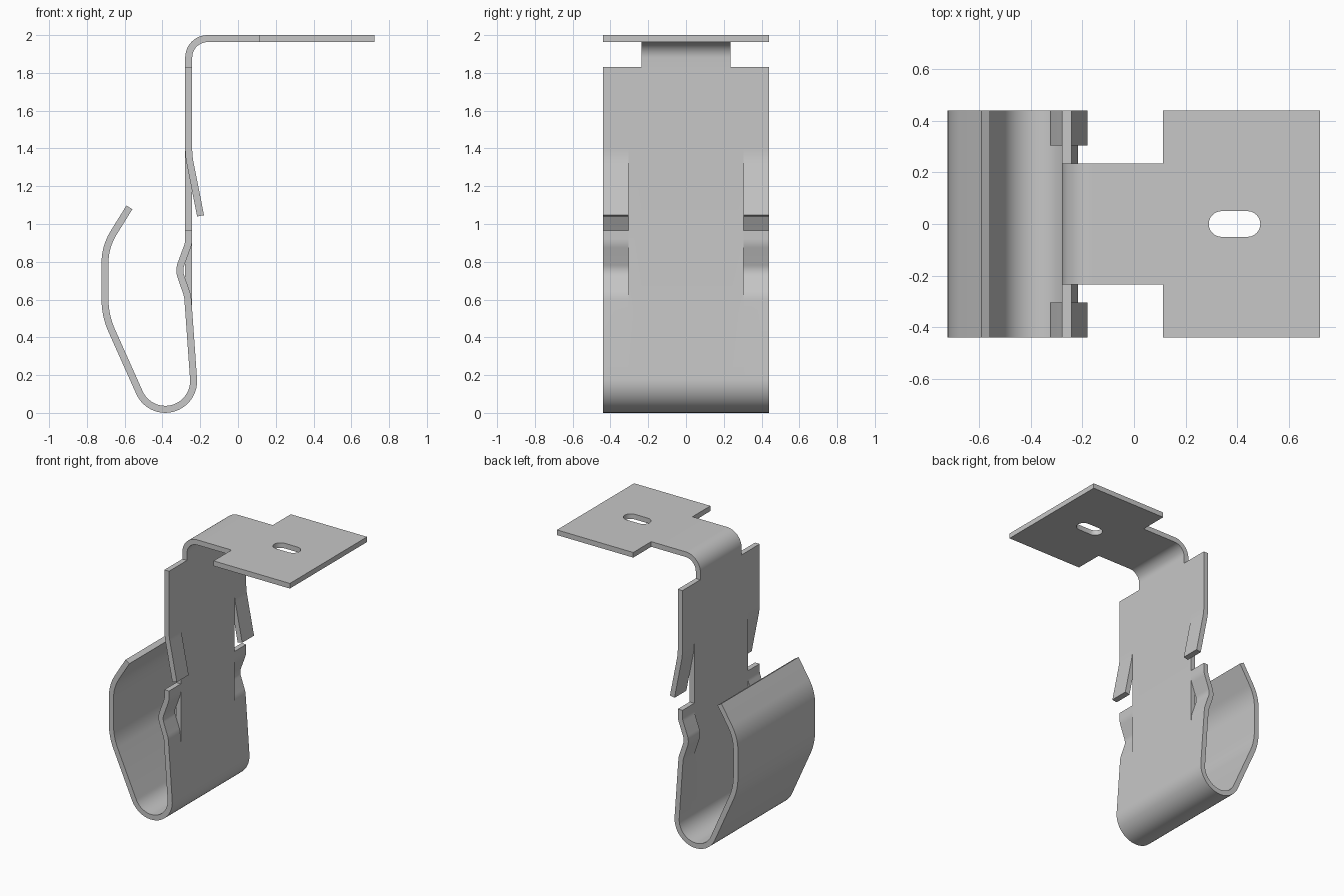
import bpy, bmesh, math
from mathutils import Vector

if "Cube" in bpy.data.objects:
    bpy.data.objects.remove(bpy.data.objects["Cube"], do_unlink=True)

THICK = 0.037
COLUMNS = [-0.44, -0.305, -0.235, 0.235, 0.305, 0.44]
FULL, SIDES, CENTRE, NECK = range(5), (0, 4), (1, 2, 3), (2,)


def rounded(points, steps=8):
    """Turn (x, z, radius) corners into a path with rounded bends."""
    path = []
    for i, (x, z, r) in enumerate(points):
        p = Vector((x, z))
        if r == 0:
            path.append(p)
            continue
        a = (Vector(points[i - 1][:2]) - p).normalized()
        b = (Vector(points[i + 1][:2]) - p).normalized()
        half = a.angle(b) / 2
        centre = p + (a + b).normalized() * r / math.sin(half)
        start = (p + a * r / math.tan(half) - centre).normalized()
        end = (p + b * r / math.tan(half) - centre).normalized()
        path += [centre + r * start.slerp(end, k / steps) for k in range(steps + 1)]
    return path


def arc(cx, cz, r, first, last, steps):
    angles = [math.radians(first + (last - first) * k / steps) for k in range(steps + 1)]
    return [Vector((cx + r * math.cos(t), cz + r * math.sin(t))) for t in angles]


def ribbon(bm, path, columns):
    """Sweep a path across the chosen width columns."""
    for c in columns:
        rows = [[bm.verts.new((p.x, y, p.y)) for y in COLUMNS[c:c + 2]] for p in path]
        for (a, b), (d, e) in zip(rows, rows[1:]):
            bm.faces.new((a, b, e, d))


def loop_edges(bm, coords):
    verts = [bm.verts.new(c) for c in coords]
    return [bm.edges.new((v, verts[i - 1])) for i, v in enumerate(verts)]


bm = bmesh.new()
WALL, LOW, HIGH, SHOULDER, TOP = -0.261, 0.54, 1.41, 1.83, 2 - THICK / 2

# Hook: free lip, outer wall, round bottom and lower back
hook = rounded([(-0.575, 1.088, 0), (-0.704, 0.88, 0.3), (-0.704, 0.515, 0.4), (-0.521, 0.106, 0)])
hook += arc(-0.385, 0.169, 0.15, 205, 364, 28)[1:] + [Vector((WALL, LOW))]
ribbon(bm, hook, FULL)

# Back wall with a solid centre and bent side tabs
ribbon(bm, [Vector((WALL, LOW)), Vector((WALL, HIGH))], CENTRE)
ribbon(bm, [Vector((WALL, HIGH)), Vector((WALL, SHOULDER))], FULL)
ribbon(bm, rounded([(WALL, HIGH, 0), (WALL, 1.36, 0.4), (-0.198, 1.043, 0)]), SIDES)
ribbon(bm, rounded([(WALL, LOW, 0), (-0.267, 0.62, 0.15), (-0.314, 0.755, 0.1),
                    (WALL, 0.9, 0.12), (WALL, 0.966, 0)]), SIDES)

# Narrow neck bending over to the mounting plate
ribbon(bm, rounded([(WALL, SHOULDER, 0), (WALL, TOP, 0.1), (0.113, TOP, 0)], 12), NECK)

# Mounting plate with a rounded slot
edges = loop_edges(bm, [(0.113, y, TOP) for y in (-0.44, -0.235, 0.235, 0.44)]
                   + [(0.722, 0.44, TOP), (0.722, -0.44, TOP)])
slot = arc(0.44, 0, 0.05, -90, 90, 12) + arc(0.34, 0, 0.05, 90, 270, 12)
edges += loop_edges(bm, [(p.x, p.y, TOP) for p in slot])
bmesh.ops.triangle_fill(bm, edges=edges, use_beauty=True, use_dissolve=False)

bmesh.ops.remove_doubles(bm, verts=bm.verts, dist=0.0005)
bmesh.ops.recalc_face_normals(bm, faces=bm.faces)
mesh = bpy.data.meshes.new("spring_clip_bracket")
bm.to_mesh(mesh)
bm.free()
clip = bpy.data.objects.new("spring_clip_bracket", mesh)
bpy.context.collection.objects.link(clip)

# Plain grey metal
grey = bpy.data.materials.new("grey_metal")
grey.use_nodes = True
colour = (0.57, 0.57, 0.57, 1)
grey.diffuse_color = colour
grey.node_tree.nodes["Principled BSDF"].inputs["Base Color"].default_value = colour
mesh.materials.append(grey)

# Sheet thickness
solid = clip.modifiers.new("sheet_thickness", "SOLIDIFY")
solid.thickness, solid.offset, solid.use_even_offset = THICK, 0, True
bpy.context.view_layer.objects.active = clip
clip.select_set(True)
bpy.ops.object.modifier_apply(modifier=solid.name)
bpy.ops.object.shade_smooth_by_angle(angle=math.radians(30))
